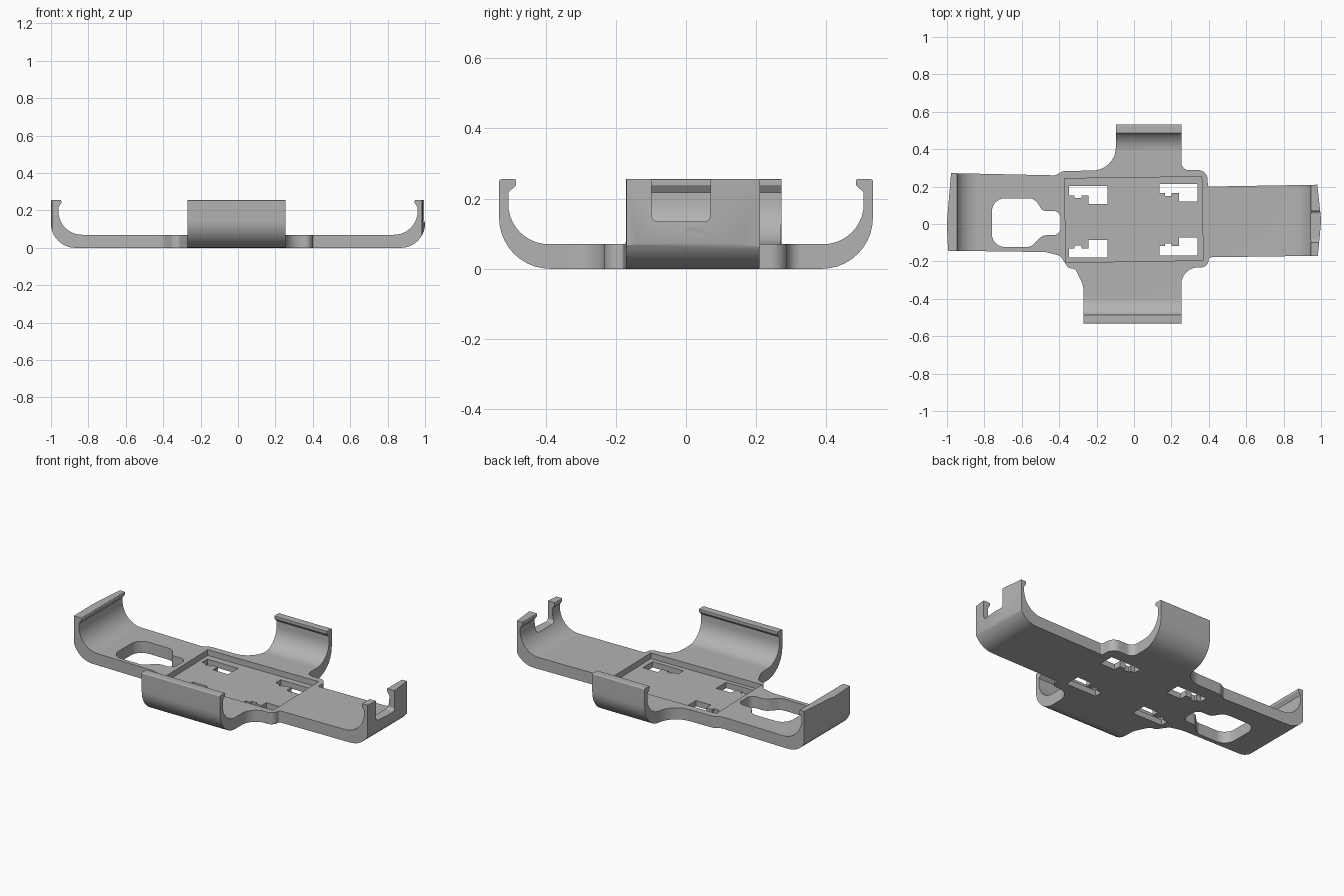
import bpy, bmesh
from math import pi, sin, cos, tan
from mathutils import Vector

cube = bpy.data.objects.get("Cube")
if cube:
    bpy.data.objects.remove(cube, do_unlink=True)

grey = bpy.data.materials.new("plain grey")
grey.use_nodes = True
COLOR = (0.45, 0.45, 0.45, 1)
grey.diffuse_color = COLOR
grey.node_tree.nodes["Principled BSDF"].inputs["Base Color"].default_value = COLOR


def rounded(corners):
    """Turn (u, v, radius) corners into a filleted outline."""
    out, n = [], len(corners)
    for i, (u, v, r) in enumerate(corners):
        p = Vector((u, v))
        if not r:
            out.append(p)
            continue
        a = (Vector(corners[i - 1][:2]) - p).normalized()
        b = (Vector(corners[(i + 1) % n][:2]) - p).normalized()
        half = a.angle(b) / 2
        centre = p + (a + b).normalized() * (r / sin(half))
        start = p + a * (r / tan(half)) - centre
        sweep = pi - 2 * half
        if a.x * b.y - a.y * b.x > 0:
            sweep = -sweep
        steps = max(3, int(abs(sweep) * 7))
        for k in range(steps + 1):
            t = sweep * k / steps
            out.append(centre + Vector((start.x * cos(t) - start.y * sin(t),
                                        start.x * sin(t) + start.y * cos(t))))
    return out


def prism(name, corners, lo, hi, axis="z"):
    """Extrude a filleted outline along one axis from lo to hi."""
    place = {"x": lambda p, w: (w, p.x, p.y),
             "y": lambda p, w: (p.x, w, p.y),
             "z": lambda p, w: (p.x, p.y, w)}[axis]
    bm = bmesh.new()
    outline = rounded(corners)
    low = [bm.verts.new(place(p, lo)) for p in outline]
    high = [bm.verts.new(place(p, hi)) for p in outline]
    bm.faces.new(low)
    bm.faces.new(high)
    for i in range(len(low)):
        bm.faces.new((low[i - 1], low[i], high[i], high[i - 1]))
    bmesh.ops.recalc_face_normals(bm, faces=bm.faces)
    mesh = bpy.data.meshes.new(name)
    bm.to_mesh(mesh)
    bm.free()
    mesh.materials.append(grey)
    obj = bpy.data.objects.new(name, mesh)
    bpy.context.collection.objects.link(obj)
    return obj


def combine(target, tool, operation):
    """Apply a boolean and discard the tool."""
    mod = target.modifiers.new("combine", "BOOLEAN")
    mod.operation, mod.object, mod.solver = operation, tool, "EXACT"
    bpy.context.view_layer.objects.active = target
    bpy.ops.object.modifier_apply(modifier=mod.name)
    bpy.data.objects.remove(tool, do_unlink=True)


def clip_section(reach, wall, lip, thick, bend, inner):
    """Flat strap whose two ends curl up into lipped clips."""
    top = 0.255
    side = [(reach, 0, bend), (reach, top, 0.006), (reach - lip, top, 0.004),
            (reach - lip, top - 0.017, 0.006), (reach - wall, top - 0.038, 0),
            (reach - wall, thick, inner)]
    return side + [(-u, v, r) for u, v, r in reversed(side)]


# Long and cross straps, joined
tray = prism("phone_holder_tray", clip_section(1.0, 0.04, 0.055, 0.07, 0.13, 0.125),
             -0.32, 0.32, "y")
cross_strap = prism("cross_strap", clip_section(0.532, 0.026, 0.048, 0.07, 0.145, 0.115),
                    -0.45, 0.43, "x")
combine(tray, cross_strap, "UNION")

# Plan outline trims the straps to shape
outline = [
    (-0.978, 0.272, 0), (-0.42, 0.26, 0.03), (-0.38, 0.283, 0.04),
    (-0.097, 0.288, 0.125), (-0.097, 0.6, 0), (0.253, 0.6, 0),
    (0.253, 0.288, 0.04), (0.392, 0.288, 0.05), (0.395, 0.2, 0.01),
    (0.98, 0.21, 0), (1.001, 0.02, 0.3), (0.983, -0.17, 0),
    (0.4, -0.178, 0.01), (0.395, -0.232, 0.04), (0.253, -0.232, 0.09),
    (0.253, -0.6, 0), (-0.27, -0.6, 0), (-0.27, -0.33, 0.12),
    (-0.315, -0.237, 0.03), (-0.35, -0.237, 0.03), (-0.395, -0.17, 0.04),
    (-0.47, -0.15, 0.1), (-0.994, -0.143, 0), (-1.001, 0.0, 0.3)]
combine(tray, prism("plan", outline, -0.1, 0.4), "INTERSECT")

# Shallow square recess in the middle
recess = [(-0.372, 0.243, 0), (0.362, 0.253, 0), (0.37, -0.194, 0), (-0.363, -0.206, 0)]
combine(tray, prism("recess", recess, 0.035, 0.2), "DIFFERENCE")

# Keyhole opening
keyhole = [(-0.76, 0.137, 0.07), (-0.53, 0.137, 0.06), (-0.49, 0.07, 0.03),
           (-0.392, 0.07, 0.04), (-0.392, -0.06, 0.04), (-0.49, -0.06, 0.05),
           (-0.55, -0.123, 0.05), (-0.76, -0.123, 0.07)]
combine(tray, prism("keyhole", keyhole, -0.1, 0.2), "DIFFERENCE")

# Four stepped slots, mirrored front to back
slot = [(0, 0.095), (0.205, 0.095), (0.205, 0), (0.105, 0), (0.105, 0.045),
        (0.065, 0.045), (0.065, 0.03), (0.03, 0.03), (0.03, 0.045), (0, 0.045)]
for x, lift in ((-0.347, 0), (0.135, 0.012)):
    for base, way in ((0.108, 1), (-0.085, -1)):
        corners = [(x + u, base + lift + way * v, 0) for u, v in slot]
        combine(tray, prism("slot", corners, -0.1, 0.2), "DIFFERENCE")

# Notch through the right-hand clip
notch = [(-0.098, 0.135, 0.018), (0.07, 0.135, 0.018), (0.07, 0.4, 0), (-0.098, 0.4, 0)]
combine(tray, prism("notch", notch, 0.85, 1.1, "x"), "DIFFERENCE")

# Smooth bends, crisp edges
bpy.ops.object.select_all(action="DESELECT")
tray.select_set(True)
bpy.context.view_layer.objects.active = tray
bpy.ops.object.shade_smooth_by_angle(angle=0.5)
weighted = tray.modifiers.new("even_shading", "WEIGHTED_NORMAL")
weighted.keep_sharp = True
